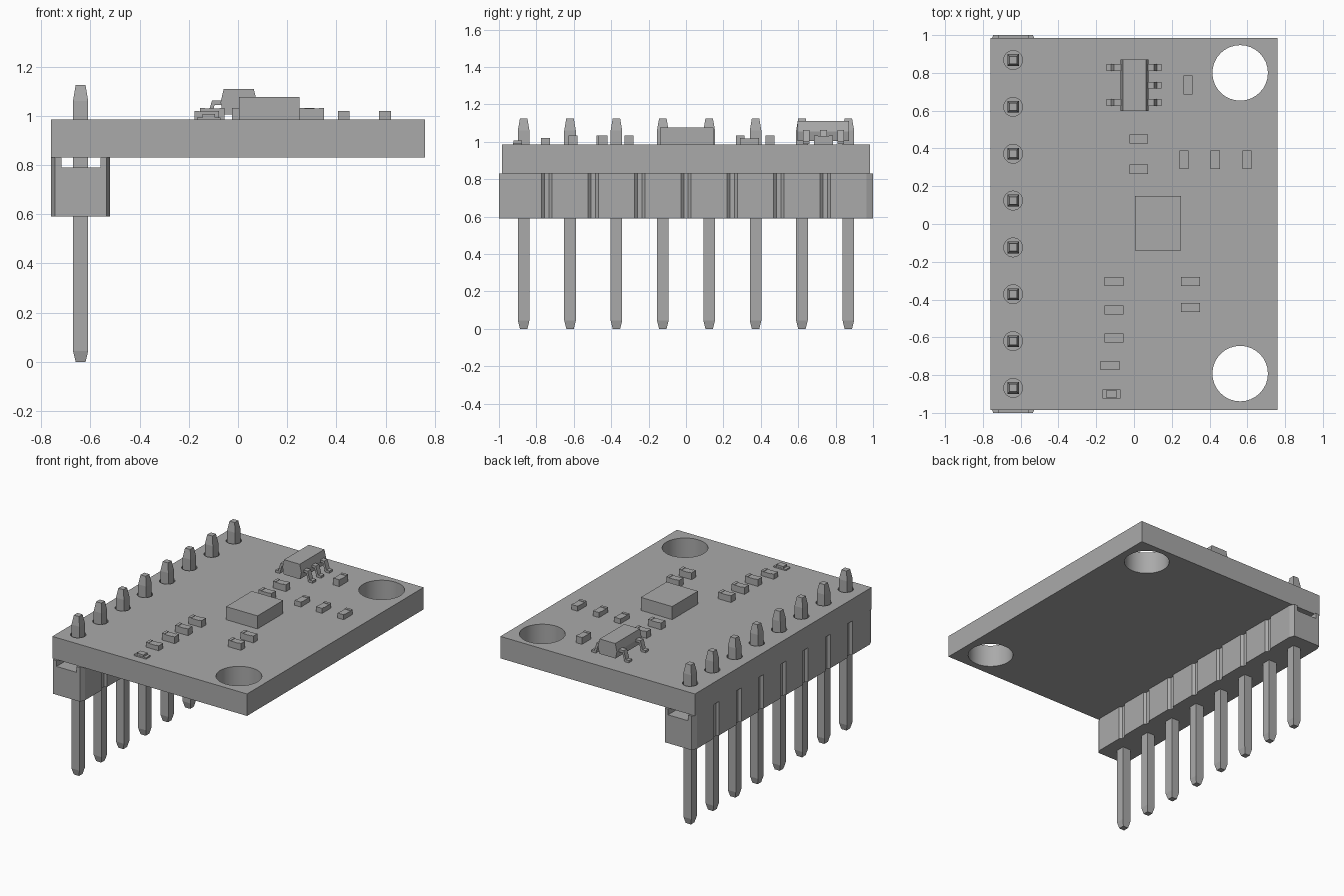
import bpy, bmesh, math
from mathutils import Matrix

cube = bpy.data.objects.get("Cube")
if cube:
    bpy.data.objects.remove(cube, do_unlink=True)

grey = bpy.data.materials.new("plain grey")
grey.use_nodes = True
colour = (0.4, 0.4, 0.4, 1)
grey.diffuse_color = colour
grey.node_tree.nodes["Principled BSDF"].inputs["Base Color"].default_value = colour

BOTTOM, TOP = 0.83, 0.985
PIN_X, PITCH, PINS = -0.64, 0.248, 8
pin_ys = [(i - (PINS - 1) / 2) * PITCH for i in range(PINS)]


def finish(name, bm):
    bmesh.ops.recalc_face_normals(bm, faces=bm.faces)
    mesh = bpy.data.meshes.new(name)
    bm.to_mesh(mesh)
    bm.free()
    mesh.materials.append(grey)
    obj = bpy.data.objects.new(name, mesh)
    bpy.context.collection.objects.link(obj)
    return obj


def add_box(bm, x, y, z):
    """Box from three (low, high) ranges."""
    size = [r[1] - r[0] for r in (x, y, z)]
    mid = [(r[0] + r[1]) / 2 for r in (x, y, z)]
    bmesh.ops.create_cube(bm, size=1, matrix=Matrix.Translation(mid) @ Matrix.Diagonal((*size, 1)))


def add_prism(bm, points, lo, hi, axis="z"):
    """Profile extruded along z (points are x, y) or along y (points are x, z)."""
    place = (lambda a, b, d: (a, b, d)) if axis == "z" else (lambda a, b, d: (a, d, b))
    face = bm.faces.new([bm.verts.new(place(a, b, lo)) for a, b in points])
    out = bmesh.ops.extrude_face_region(bm, geom=[face])
    verts = [v for v in out["geom"] if isinstance(v, bmesh.types.BMVert)]
    bmesh.ops.translate(bm, verts=verts, vec=place(0, 0, hi - lo))


def add_cylinder(bm, x, y, z, radius, sides):
    bmesh.ops.create_cone(bm, cap_ends=True, segments=sides, radius1=radius, radius2=radius,
                          depth=z[1] - z[0], matrix=Matrix.Translation((x, y, sum(z) / 2)))


def cut(obj, cutter):
    cutter.hide_render = True
    cutter.hide_viewport = True
    mod = obj.modifiers.new("cut", "BOOLEAN")
    mod.operation, mod.solver, mod.object = "DIFFERENCE", "EXACT", cutter
    # bake the cut, then drop the cutter
    graph = bpy.context.evaluated_depsgraph_get()
    baked = bpy.data.meshes.new_from_object(obj.evaluated_get(graph))
    obj.modifiers.clear()
    obj.data = baked
    bpy.data.objects.remove(cutter, do_unlink=True)


def smooth_sides(obj):
    bpy.ops.object.select_all(action="DESELECT")
    obj.select_set(True)
    bpy.context.view_layer.objects.active = obj
    bpy.ops.object.shade_smooth_by_angle(angle=math.radians(30))


# Circuit board with mounting holes and pin holes
bm = bmesh.new()
add_box(bm, (-0.76, 0.76), (-0.985, 0.985), (BOTTOM, TOP))
board = finish("circuit_board", bm)
bm = bmesh.new()
for y in (-0.792, 0.8):
    add_cylinder(bm, 0.562, y, (0.7, 1.1), 0.147, 32)
for y in pin_ys:
    add_cylinder(bm, PIN_X, y, (0.7, 1.1), 0.05, 24)
cut(board, finish("hole_cutter", bm))
smooth_sides(board)

# Header strip: notched between pins, channel along its top
bm = bmesh.new()
half, notch, floor = 0.12, 0.015, 0.012
side = []
for y in pin_ys:
    low, high = y - PITCH / 2, y + PITCH / 2
    side += [(half - notch, low + floor), (half, low + 0.028),
             (half, high - 0.028), (half - notch, high - floor)]
side[0], side[-1] = (half - notch, -1.0), (half - notch, 1.0)
outline = [(PIN_X + x, y) for x, y in side] + [(PIN_X - x, y) for x, y in reversed(side)]
add_prism(bm, outline, 0.59, BOTTOM)
header = finish("header_strip", bm)
bm = bmesh.new()
add_box(bm, (-0.717, -0.56), (-1.1, 1.1), (0.79, 0.9))
cut(header, finish("channel_cutter", bm))

# Header pins: square bars with tapered ends
bm = bmesh.new()
for y in pin_ys:
    rings = []
    for z, r in ((0, 0.02), (0.045, 0.031), (1.06, 0.031), (1.125, 0.02)):
        rings.append([bm.verts.new((PIN_X + sx * r, y + sy * r, z))
                      for sx, sy in ((-1, -1), (1, -1), (1, 1), (-1, 1))])
    for a, b in zip(rings, rings[1:]):
        for i in range(4):
            j = (i + 1) % 4
            bm.faces.new((a[i], a[j], b[j], b[i]))
    bm.faces.new(rings[0])
    bm.faces.new(rings[-1])
finish("header_pins", bm)

# Main chip
bm = bmesh.new()
add_box(bm, (0.005, 0.25), (-0.14, 0.147), (TOP, 1.077))
finish("main_chip", bm)

# Regulator body with sloped sides
bm = bmesh.new()
add_prism(bm, [(-0.06, 1.005), (0.066, 1.005), (0.077, 1.055), (0.064, 1.11),
               (-0.058, 1.11), (-0.071, 1.055)], 0.597, 0.872, "y")
finish("regulator_body", bm)

# Regulator legs: bent strips, two on the left and three on the right
bm = bmesh.new()
leg = [(0.06, 1.045), (0.095, 1.045), (0.112, 0.987), (0.146, 0.987),
       (0.146, 1.003), (0.123, 1.003), (0.106, 1.062), (0.06, 1.062)]
for sign, ys in ((-1, (0.643, 0.828)), (1, (0.643, 0.735, 0.828))):
    for y in ys:
        add_prism(bm, [(sign * x, z) for x, z in leg], y - 0.018, y + 0.018, "y")
finish("regulator_legs", bm)

# Small parts: body with slightly raised end caps
def small_part(bm, x, y, along_x, height):
    long, short, cap = 0.05, 0.024, 0.02
    for lo, hi, drop in ((-long, cap - long, 0), (cap - long, long - cap, 0.003), (long - cap, long, 0)):
        a, b = (lo, hi), (-short, short)
        if not along_x:
            a, b = b, a
        add_box(bm, (x + a[0], x + a[1]), (y + b[0], y + b[1]), (TOP, height - drop))


bm = bmesh.new()
for x, y in ((0.025, 0.45), (0.025, 0.29), (-0.105, -0.305), (-0.105, -0.455),
             (-0.105, -0.603), (0.3, -0.305), (0.3, -0.443)):
    small_part(bm, x, y, True, 1.033)
small_part(bm, -0.127, -0.75, True, 1.02)
small_part(bm, 0.287, 0.735, False, 1.033)
for x in (0.264, 0.43, 0.598):
    small_part(bm, x, 0.34, False, 1.02)
finish("small_parts", bm)

# Indicator light
bm = bmesh.new()
add_box(bm, (-0.167, -0.071), (-0.924, -0.876), (TOP, 0.994))
add_box(bm, (-0.145, -0.093), (-0.922, -0.878), (TOP, 1.008))
finish("indicator_light", bm)
